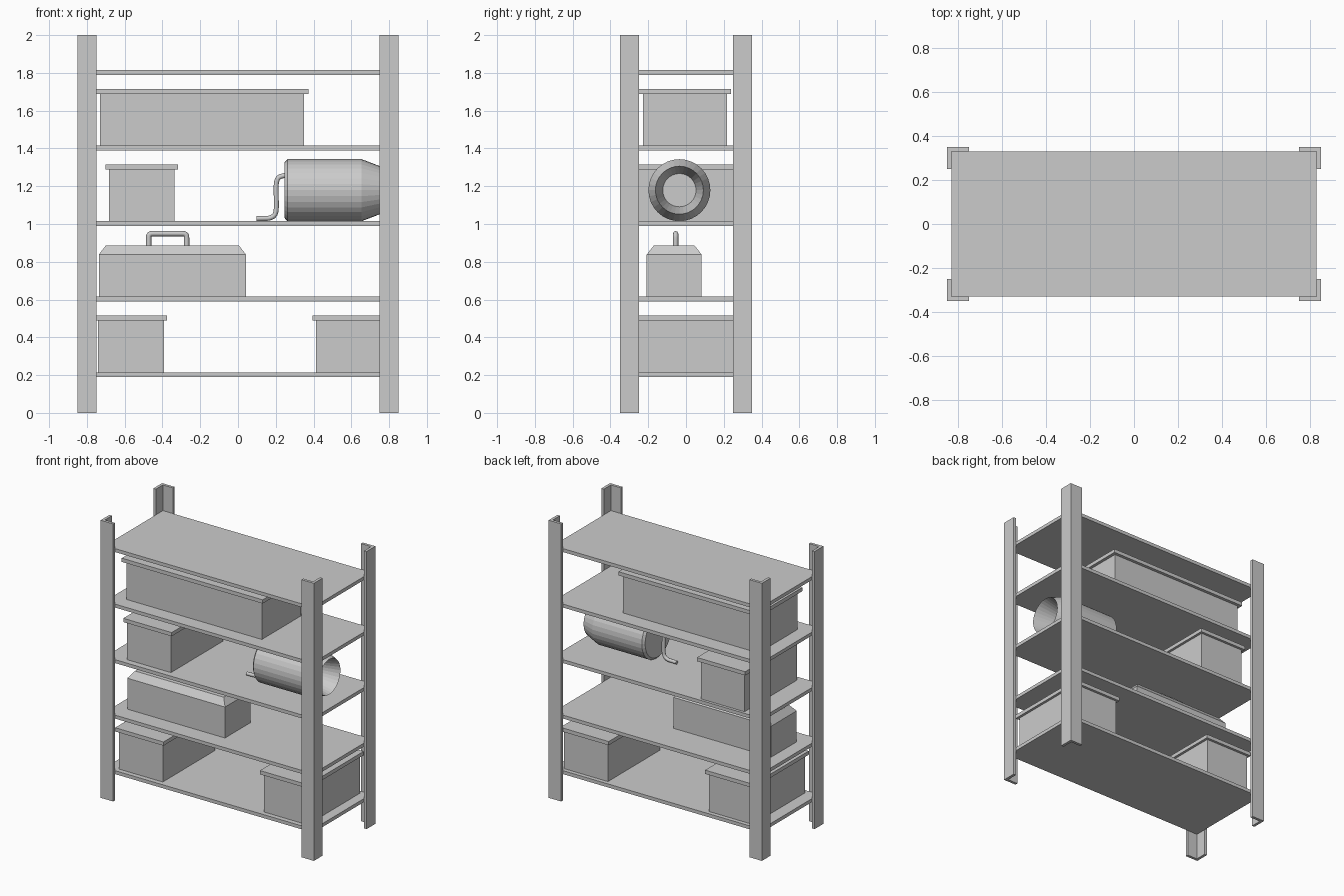
import bpy, bmesh, math
from mathutils import Vector

if "Cube" in bpy.data.objects:
    bpy.data.objects.remove(bpy.data.objects["Cube"])


def make(name, bm):
    bmesh.ops.recalc_face_normals(bm, faces=bm.faces)
    me = bpy.data.meshes.new(name)
    bm.to_mesh(me)
    bm.free()
    ob = bpy.data.objects.new(name, me)
    bpy.context.collection.objects.link(ob)
    return ob


def add_box(bm, lo, hi):
    """Adds a box between two corners and returns its vertices."""
    vs = bmesh.ops.create_cube(bm, size=1)["verts"]
    for v in vs:
        v.co = Vector([(a + b) / 2 + c * (b - a) for a, b, c in zip(lo, hi, v.co)])
    return vs


def prism(name, outline, z0, z1):
    bm = bmesh.new()
    face = bm.faces.new([bm.verts.new((x, y, z0)) for x, y in outline])
    ext = bmesh.ops.extrude_face_region(bm, geom=[face])["geom"]
    up = [g for g in ext if isinstance(g, bmesh.types.BMVert)]
    bmesh.ops.translate(bm, verts=up, vec=(0, 0, z1 - z0))
    return make(name, bm)


def rod(name, pts, radius):
    """Round bar along a smoothed path."""
    cu = bpy.data.curves.new(name, "CURVE")
    cu.dimensions = "3D"
    cu.bevel_depth = radius
    cu.bevel_resolution = 2
    cu.use_fill_caps = True
    cu.resolution_u = 3
    sp = cu.splines.new("NURBS")
    sp.points.add(len(pts) - 1)
    for p, co in zip(sp.points, pts):
        p.co = (*co, 1)
    sp.order_u = 3
    sp.use_endpoint_u = True
    ob = bpy.data.objects.new(name, cu)
    bpy.context.collection.objects.link(ob)
    return ob


def lathe_x(name, profile, centre, n=32):
    """Revolves (x, radius) points around an axis parallel to x."""
    bm = bmesh.new()
    rings = []
    for x, r in profile:
        rings.append([bm.verts.new((x, centre[0] + r * math.cos(2 * math.pi * i / n),
                                    centre[1] + r * math.sin(2 * math.pi * i / n)))
                      for i in range(n)])
    for a, b in zip(rings, rings[1:]):
        for i in range(n):
            j = (i + 1) % n
            bm.faces.new((a[i], a[j], b[j], b[i]))
    bm.faces.new(rings[0])
    bm.faces.new(rings[-1])
    return make(name, bm)


# Corner posts: L-shaped angle bars
X, Y, W, T = 0.85, 0.35, 0.10, 0.02
corner = [(X, Y), (X - W, Y), (X - W, Y - T), (X - T, Y - T), (X - T, Y - W), (X, Y - W)]
for sx, side in ((-1, "left"), (1, "right")):
    for sy, end in ((-1, "front"), (1, "back")):
        prism(f"{end}_{side}_post", [(sx * x, sy * y) for x, y in corner], 0, 2)

# Shelf boards
for i in range(5):
    bm = bmesh.new()
    z = 0.19 + 0.4 * i
    add_box(bm, (-X + T, -Y + T, z), (X - T, Y - T, z + 0.025))
    make(f"shelf_{i + 1}", bm)


# Storage boxes with overhanging lids
def storage_box(name, x0, x1, y0, y1, z, o=0.018):
    bm = bmesh.new()
    add_box(bm, (x0, y0, z), (x1, y1, z + 0.275))
    make(name, bm)
    bm = bmesh.new()
    add_box(bm, (x0 - o, y0 - o, z + 0.273), (x1 + o, y1 + o, z + 0.3))
    make(name + "_lid", bm)


storage_box("bottom_left_box", -0.742, -0.393, -0.295, 0.3, 0.215)
storage_box("bottom_right_box", 0.412, 0.761, -0.295, 0.3, 0.215)
storage_box("middle_box", -0.684, -0.335, -0.285, 0.31, 1.015)
storage_box("long_box", -0.73, 0.35, -0.228, 0.217, 1.415, 0.022)

# Toolbox: body and sloped lid
bm = bmesh.new()
add_box(bm, (-0.737, -0.208, 0.615), (0.042, 0.083, 0.838))
bm.faces.ensure_lookup_table()
top = max(bm.faces, key=lambda f: f.calc_center_median().z)
new = bmesh.ops.extrude_face_region(bm, geom=[top])["geom"]
bmesh.ops.delete(bm, geom=[top], context="FACES_ONLY")
for v in [g for g in new if isinstance(g, bmesh.types.BMVert)]:
    v.co.x += 0.036 if v.co.x < -0.3 else -0.036
    v.co.y += 0.037 if v.co.y < -0.06 else -0.037
    v.co.z = 0.885
make("toolbox", bm)

# Toolbox handle
hy = -0.055
rod("toolbox_handle", [(-0.473, hy, 0.875), (-0.473, hy, 0.915), (-0.473, hy, 0.949),
                       (-0.435, hy, 0.949), (-0.31, hy, 0.949), (-0.272, hy, 0.949),
                       (-0.272, hy, 0.915), (-0.272, hy, 0.875)], 0.014)

# Canister lying on its side, open at the tapered end
lathe_x("canister", [(0.247, 0.148), (0.262, 0.164), (0.655, 0.164), (0.752, 0.127),
                     (0.6, 0.088)], (-0.035, 1.179))

# Bent lever on the canister base
cy = -0.035
rod("canister_lever", [(0.262, cy, 1.257), (0.225, cy, 1.257), (0.2, cy, 1.23),
                       (0.203, cy, 1.13), (0.203, cy, 1.05), (0.17, cy, 1.03),
                       (0.14, cy, 1.03), (0.098, cy, 1.029)], 0.013)
